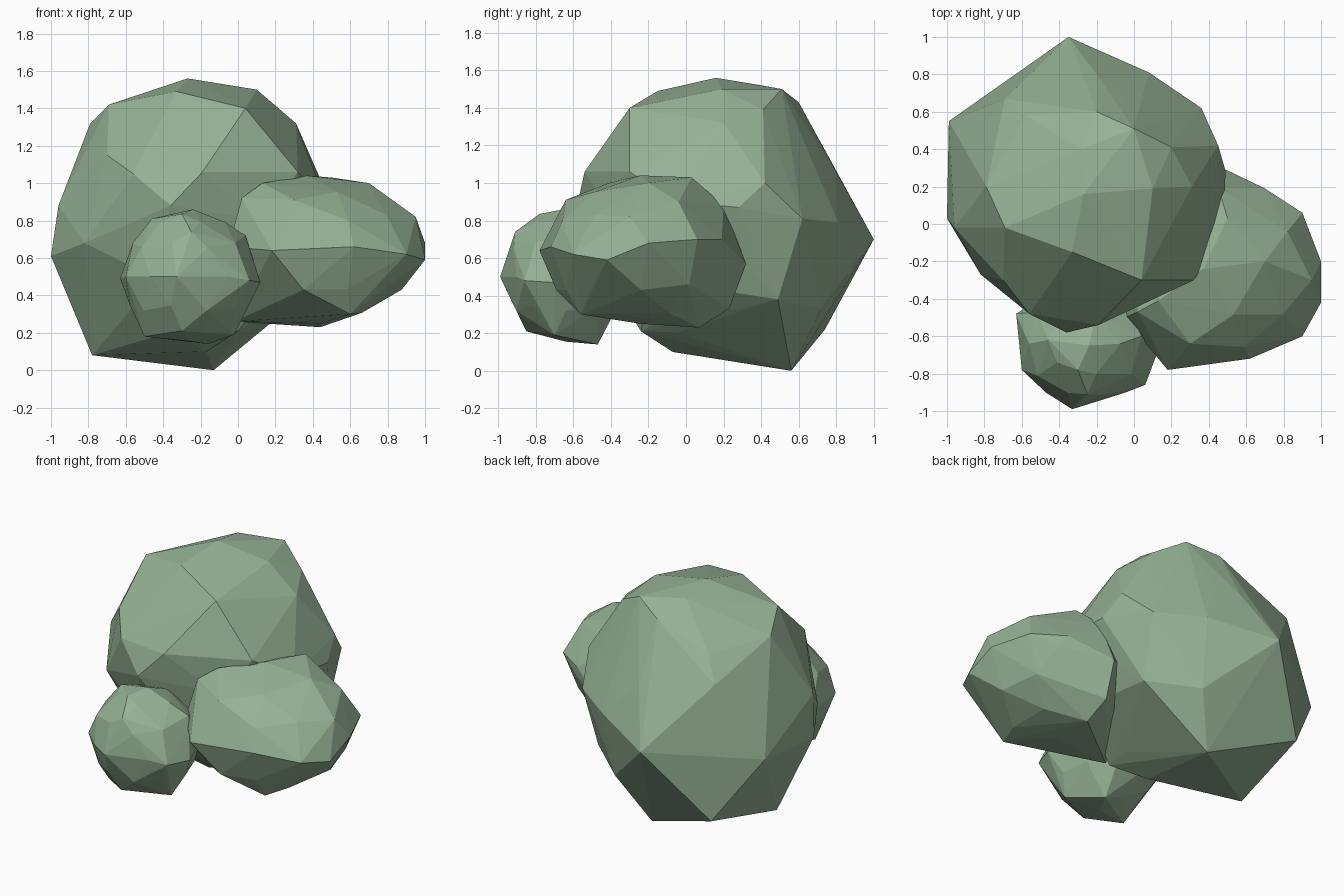
import bpy
import bmesh
from mathutils import Matrix, Vector

# Remove the default object
cube = bpy.data.objects.get("Cube")
if cube:
    bpy.data.objects.remove(cube, do_unlink=True)

# One sage green for the whole bush
sage_green = bpy.data.materials.new("sage_green")
sage_green.use_nodes = True
color = (0.30, 0.44, 0.30, 1)
sage_green.diffuse_color = color
sage_green.node_tree.nodes["Principled BSDF"].inputs["Base Color"].default_value = color


def faceted_clump(name, center, radii, corners):
    """Wrap an ellipsoid core and its protruding corners in one faceted convex skin."""
    bm = bmesh.new()
    core = Matrix.Translation(Vector(center)) @ Matrix.Diagonal((*radii, 1))
    bmesh.ops.create_icosphere(bm, subdivisions=2, radius=1, matrix=core)
    for corner in corners:
        bm.verts.new(corner)
    hull = bmesh.ops.convex_hull(bm, input=list(bm.verts), use_existing_faces=False)

    # Drop faces and points left inside the skin
    skin = {f for f in hull["geom"] if isinstance(f, bmesh.types.BMFace)}
    inner_faces = [f for f in bm.faces if f not in skin]
    bmesh.ops.delete(bm, geom=inner_faces, context="FACES")
    loose = [v for v in bm.verts if not v.link_faces]
    bmesh.ops.delete(bm, geom=loose, context="VERTS")
    bmesh.ops.recalc_face_normals(bm, faces=list(bm.faces))

    # Flat facets in a single colour
    for face in bm.faces:
        face.smooth = False
    mesh = bpy.data.meshes.new(name)
    bm.to_mesh(mesh)
    bm.free()
    mesh.materials.append(sage_green)
    clump = bpy.data.objects.new(name, mesh)
    bpy.context.collection.objects.link(clump)


# Tall main clump with a pointed back
faceted_clump(
    "main_clump", (-.25, .16, .8), (.66, .66, .7),
    [
        # crown
        (-.27, .16, 1.56), (-.28, .4, 1.52), (0, .51, 1.5), (.1, .19, 1.5),
        (-.2, .6, 1.43), (.04, -.3, 1.4), (-.33, -.15, 1.49), (-.69, -.02, 1.42),
        (.2, .41, 1.39), (.31, .2, 1.32), (-.79, .2, 1.32), (-.58, .58, 1.28),
        # upper sides
        (-.7, -.3, 1.15), (-.69, .67, 1.13), (-.56, -.48, 1.05), (-.19, -.54, 1.06),
        (.32, -.3, 1.06), (-.2, .8, 1.06), (.45, .42, 1),
        # waist
        (-.36, -.58, .88), (-.96, -.02, .88), (-.82, -.27, .68), (-1, .03, .61),
        (-.99, .55, .65), (-.35, 1, .7), (.08, .81, .79), (.36, .62, .81),
        (.49, .28, .87), (.47, -.06, .9),
        # base
        (.33, .49, .38), (.04, .72, .33), (-.71, .74, .22), (-.78, .12, .08),
        (-.17, -.07, .1), (-.13, .56, 0), (0, -.24, .21),
    ])

# Wide low clump on the side
faceted_clump(
    "side_clump", (.45, -.24, .63), (.5, .49, .38),
    [
        # top
        (.37, -.24, 1.04), (.5, .03, 1.03), (.13, -.41, 1), (.7, -.2, 1),
        (.3, -.64, .91), (.02, -.47, .92), (.82, -.04, .9), (.45, .2, .88),
        # outer edge
        (.95, -.3, .82), (1, -.2, .68), (1, -.42, .59), (.9, .06, .7),
        (.9, -.6, .62), (.62, -.72, .66), (.18, -.78, .64), (.7, .19, .7),
        (.43, .32, .57),
        # underside and buried end
        (.35, -.69, .43), (.6, -.56, .3), (.44, .07, .23), (.42, .23, .33),
        (-.02, -.3, .26), (-.05, -.5, .66),
    ])

# Small round clump in front
faceted_clump(
    "front_clump", (-.26, -.64, .5), (.355, .325, .345),
    [
        (-.24, -.65, .86), (-.3, -.78, .835), (-.46, -.62, .81), (.04, -.6, .72),
        (.12, -.7, .47), (-.33, -.99, .5), (-.25, -.91, .74), (-.6, -.78, .5),
        (-.63, -.48, .49), (.06, -.86, .48), (-.3, -.85, .21), (-.5, -.7, .18),
        (-.16, -.47, .14), (-.02, -.7, .19),
    ])
